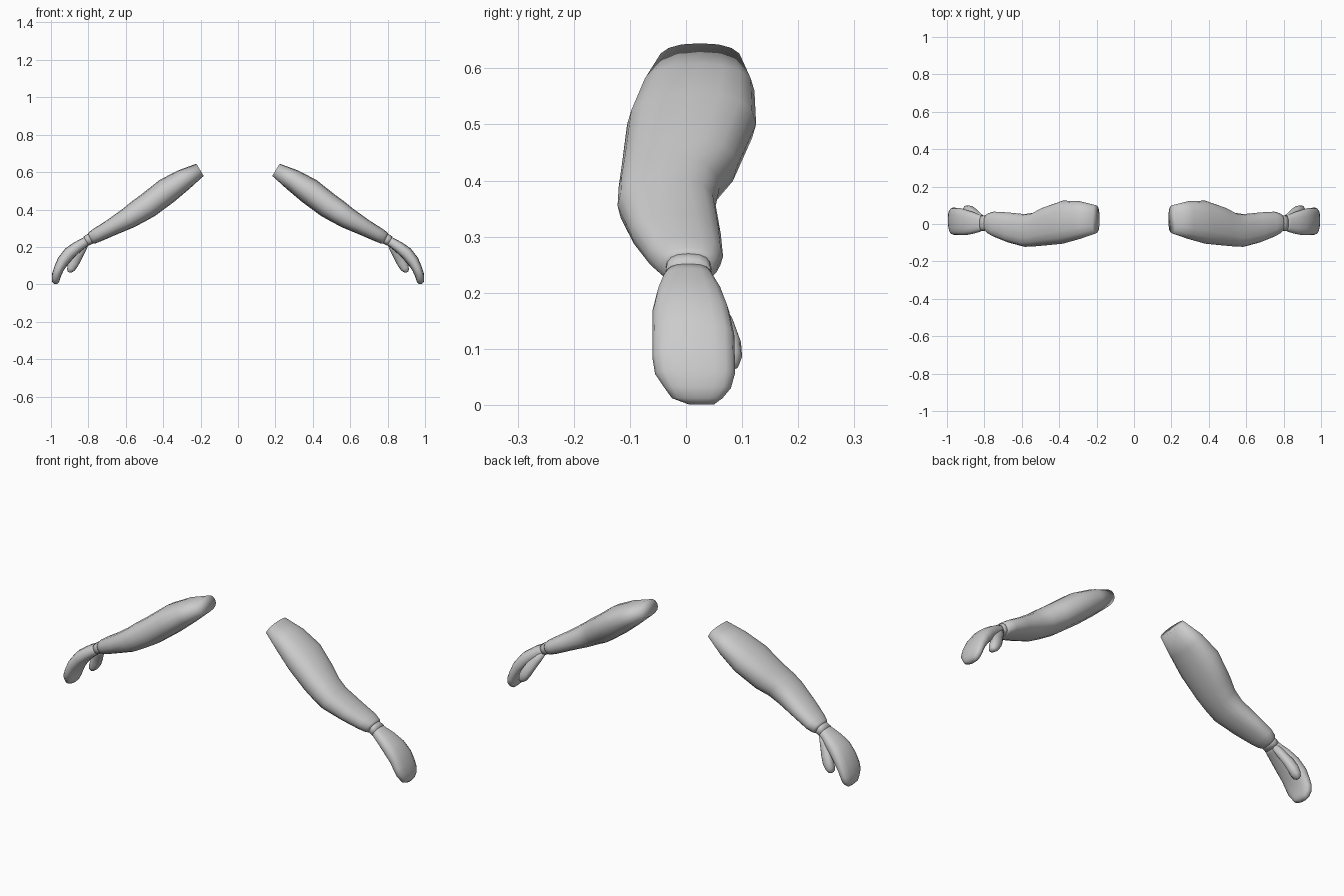
import bpy, bmesh, math
from mathutils import Vector

cube = bpy.data.objects.get("Cube")
if cube:
    bpy.data.objects.remove(cube)

grey = bpy.data.materials.new("plain grey")
grey.use_nodes = True
colour = (0.6, 0.6, 0.6, 1)
grey.diffuse_color = colour
grey.node_tree.nodes["Principled BSDF"].inputs["Base Color"].default_value = colour


def loft(name, sections, sides=16, power=0.85):
    """Skin rings of (x, z, y_min, y_max, half_thickness), then mirror across x."""
    bm = bmesh.new()
    rings = []
    last = len(sections) - 1
    for i, (x, z, y0, y1, thick) in enumerate(sections):
        before, after = sections[max(i - 1, 0)], sections[min(i + 1, last)]
        along = Vector((after[0] - before[0], 0, after[1] - before[1])).normalized()
        up = Vector((-along.z, 0, along.x))
        ring = []
        for k in range(sides):
            a = 2 * math.pi * k / sides
            c, s = math.cos(a), math.sin(a)
            c = math.copysign(abs(c) ** power, c)
            s = math.copysign(abs(s) ** power, s)
            centre = Vector((x, (y0 + y1) / 2, z))
            ring.append(bm.verts.new(centre + up * thick * s + Vector((0, (y1 - y0) / 2 * c, 0))))
        rings.append(ring)
    for a, b in zip(rings, rings[1:]):
        for k in range(sides):
            n = (k + 1) % sides
            bm.faces.new((a[k], a[n], b[n], b[k]))
    bm.faces.new(rings[0])
    bm.faces.new(rings[-1])
    bmesh.ops.recalc_face_normals(bm, faces=bm.faces)
    for f in bm.faces:
        f.smooth = True
    mesh = bpy.data.meshes.new(name)
    bm.to_mesh(mesh)
    bm.free()
    mesh.materials.append(grey)
    ob = bpy.data.objects.new(name, mesh)
    bpy.context.collection.objects.link(ob)
    mirror = ob.modifiers.new("both sides", 'MIRROR')
    mirror.use_mirror_merge = False
    return ob


# Upper arm, bent elbow and forearm, closing in to the wrist
loft("arms", [
    (.203, .612, -.05, .10, .038),
    (.29, .56, -.08, .122, .058),
    (.38, .50, -.105, .125, .07),
    (.48, .423, -.115, .09, .068),
    (.535, .388, -.12, .06, .064),
    (.585, .355, -.122, .053, .058),
    (.675, .305, -.098, .062, .046),
    (.75, .265, -.068, .066, .039),
    (.78, .249, -.05, .057, .035),
    (.79, .244, -.038, .046, .03),
])

# Narrow wrist bands
loft("wrist_bands", [
    (.78, .249, -.036, .045, .029),
    (.795, .241, -.036, .045, .029),
    (.812, .231, -.038, .046, .028),
], power=0.8)

# Mitten-shaped hands with the fingers curling down
loft("hands", [
    (.80, .237, -.032, .042, .024),
    (.825, .222, -.042, .05, .026),
    (.86, .199, -.052, .064, .03),
    (.90, .167, -.06, .077, .034),
    (.935, .125, -.06, .086, .032),
    (.957, .085, -.06, .087, .027),
    (.969, .055, -.055, .087, .025),
    (.974, .03, -.038, .08, .022),
    (.975, .012, -.025, .065, .018),
    (.975, .001, .005, .05, .008),
], power=0.75)

# Thumbs hanging below the back edge of the palms
loft("thumbs", [
    (.81, .222, .01, .045, .015),
    (.835, .185, .022, .064, .022),
    (.86, .145, .04, .086, .026),
    (.878, .112, .05, .098, .027),
    (.892, .086, .052, .10, .023),
    (.902, .07, .058, .094, .014),
    (.905, .065, .068, .084, .005),
], sides=12)
